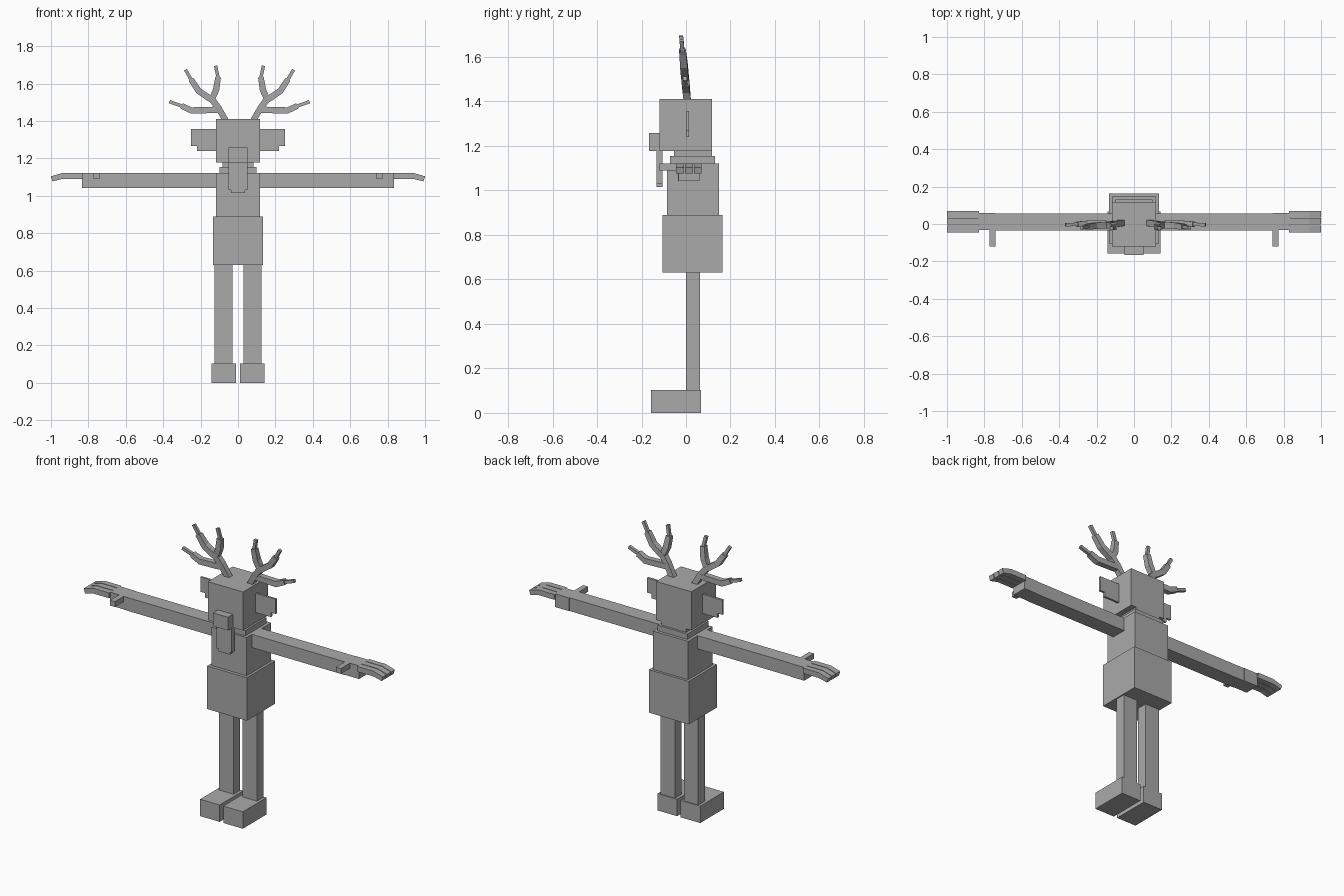
import bpy
import bmesh
from mathutils import Vector

if "Cube" in bpy.data.objects:
    bpy.data.objects.remove(bpy.data.objects["Cube"])

grey = bpy.data.materials.new("plain grey")
grey.diffuse_color = (0.40, 0.40, 0.40, 1)
grey.use_nodes = True
grey.node_tree.nodes["Principled BSDF"].inputs["Base Color"].default_value = grey.diffuse_color


def finish(name, bm):
    bmesh.ops.recalc_face_normals(bm, faces=bm.faces)
    mesh = bpy.data.meshes.new(name)
    bm.to_mesh(mesh)
    bm.free()
    mesh.materials.append(grey)
    obj = bpy.data.objects.new(name, mesh)
    bpy.context.collection.objects.link(obj)
    return obj


def add_box(bm, x, y, z):
    """Add a box spanning the given (low, high) ranges."""
    verts = bmesh.ops.create_cube(bm, size=1)["verts"]
    for v in verts:
        v.co = Vector([(r[0] + r[1]) / 2 + c * (r[1] - r[0]) for r, c in zip((x, y, z), v.co)])


def box(name, x, y, z):
    bm = bmesh.new()
    add_box(bm, x, y, z)
    return finish(name, bm)


def pair(name, x, y, z):
    """Matching boxes on both sides."""
    box(name + "_right", x, y, z)
    box(name + "_left", (-x[1], -x[0]), y, z)


def prism(name, outline, y0, y1):
    """Extrude an x-z outline along y."""
    bm = bmesh.new()
    face = bm.faces.new([bm.verts.new((x, y0, z)) for x, z in outline])
    new = bmesh.ops.extrude_face_region(bm, geom=[face])["geom"]
    bmesh.ops.translate(bm, vec=(0, y1 - y0, 0),
                        verts=[g for g in new if isinstance(g, bmesh.types.BMVert)])
    return finish(name, bm)


def branch(name, points, widths, side):
    """Square tube through x-z points, leaning forward with height."""
    pts = [Vector((x, 0.005 - 0.095 * (z - 1.41), z)) for x, z in points]
    bm = bmesh.new()
    rings = []
    for i, (p, w) in enumerate(zip(pts, widths)):
        d = pts[min(i + 1, len(pts) - 1)] - pts[max(i - 1, 0)]
        across = Vector((d.z, 0, -d.x)).normalized() * w / 2
        depth = Vector((0, w / 2, 0))
        corners = (p + across + depth, p - across + depth, p - across - depth, p + across - depth)
        rings.append([bm.verts.new((0.008 + side * (c.x - 0.008), c.y, c.z)) for c in corners])
    for a, b in zip(rings, rings[1:]):
        for k in range(4):
            bm.faces.new((a[k], a[(k + 1) % 4], b[(k + 1) % 4], b[k]))
    bm.faces.new(rings[0])
    bm.faces.new(rings[-1])
    return finish(name, bm)


# Head, muzzle and neck
box("head", (-0.118, 0.118), (-0.12, 0.117), (1.177, 1.41))
box("snout", (-0.05, 0.05), (-0.167, -0.12), (1.177, 1.257))
prism("tongue", [(-0.05, 1.177), (-0.05, 1.03), (-0.038, 1.03), (-0.038, 1.015),
                 (0.038, 1.015), (0.038, 1.03), (0.05, 1.03), (0.05, 1.177)], -0.133, -0.105)
box("neck", (-0.083, 0.083), (-0.055, 0.117), (1.155, 1.177))
box("collar", (-0.1, 0.1), (-0.073, 0.13), (1.12, 1.155))

# Body
box("torso", (-0.118, 0.118), (-0.086, 0.148), (0.89, 1.122))
box("hips", (-0.133, 0.133), (-0.105, 0.163), (0.63, 0.89))

# Legs and feet
pair("leg", (0.03, 0.126), (0.0, 0.063), (0.10, 0.63))
pair("foot", (0.012, 0.143), (-0.158, 0.068), (0.0, 0.102))

# Arms, palms and thumbs
pair("upper_arm", (0.118, 0.40), (-0.036, 0.057), (1.042, 1.122))
pair("forearm", (0.40, 0.74), (-0.036, 0.057), (1.042, 1.122))
pair("palm", (0.74, 0.833), (-0.033, 0.06), (1.042, 1.122))
pair("thumb", (0.74, 0.772), (-0.12, -0.033), (1.09, 1.122))

# Ears, antlers and fingers on each side
ear = [(0.115, 1.24), (0.22, 1.24), (0.22, 1.267), (0.252, 1.267), (0.252, 1.356), (0.115, 1.356)]
finger = [(0.83, 1.09), (0.938, 1.09), (0.992, 1.077), (1.0, 1.104), (0.938, 1.122), (0.83, 1.122)]
for label, side in (("right", 1), ("left", -1)):
    prism("ear_" + label, [(side * x, z) for x, z in ear], 0.0, 0.013)
    for i, (y0, y1) in enumerate([(-0.045, -0.009), (-0.004, 0.032), (0.036, 0.07)]):
        prism(f"finger_{label}_{i + 1}", [(side * x, z) for x, z in finger], y0, y1)
    branch("antler_trunk_" + label, [(0.08, 1.40), (0.125, 1.476), (0.155, 1.515)],
           [0.032, 0.034, 0.034], side)
    branch("antler_low_" + label, [(0.105, 1.46), (0.15, 1.459), (0.265, 1.456), (0.318, 1.481)],
           [0.03, 0.034, 0.034, 0.03], side)
    branch("antler_low_tip_" + label, [(0.315, 1.479), (0.382, 1.503)], [0.018, 0.018], side)
    branch("antler_outer_" + label, [(0.148, 1.508), (0.17, 1.522), (0.227, 1.561), (0.267, 1.622)],
           [0.032, 0.034, 0.034, 0.03], side)
    branch("antler_outer_tip_" + label, [(0.264, 1.617), (0.297, 1.674)], [0.018, 0.018], side)
    branch("antler_inner_" + label, [(0.155, 1.515), (0.133, 1.567), (0.122, 1.635)],
           [0.032, 0.034, 0.03], side)
    branch("antler_inner_tip_" + label, [(0.122, 1.63), (0.136, 1.695)], [0.018, 0.018], side)
